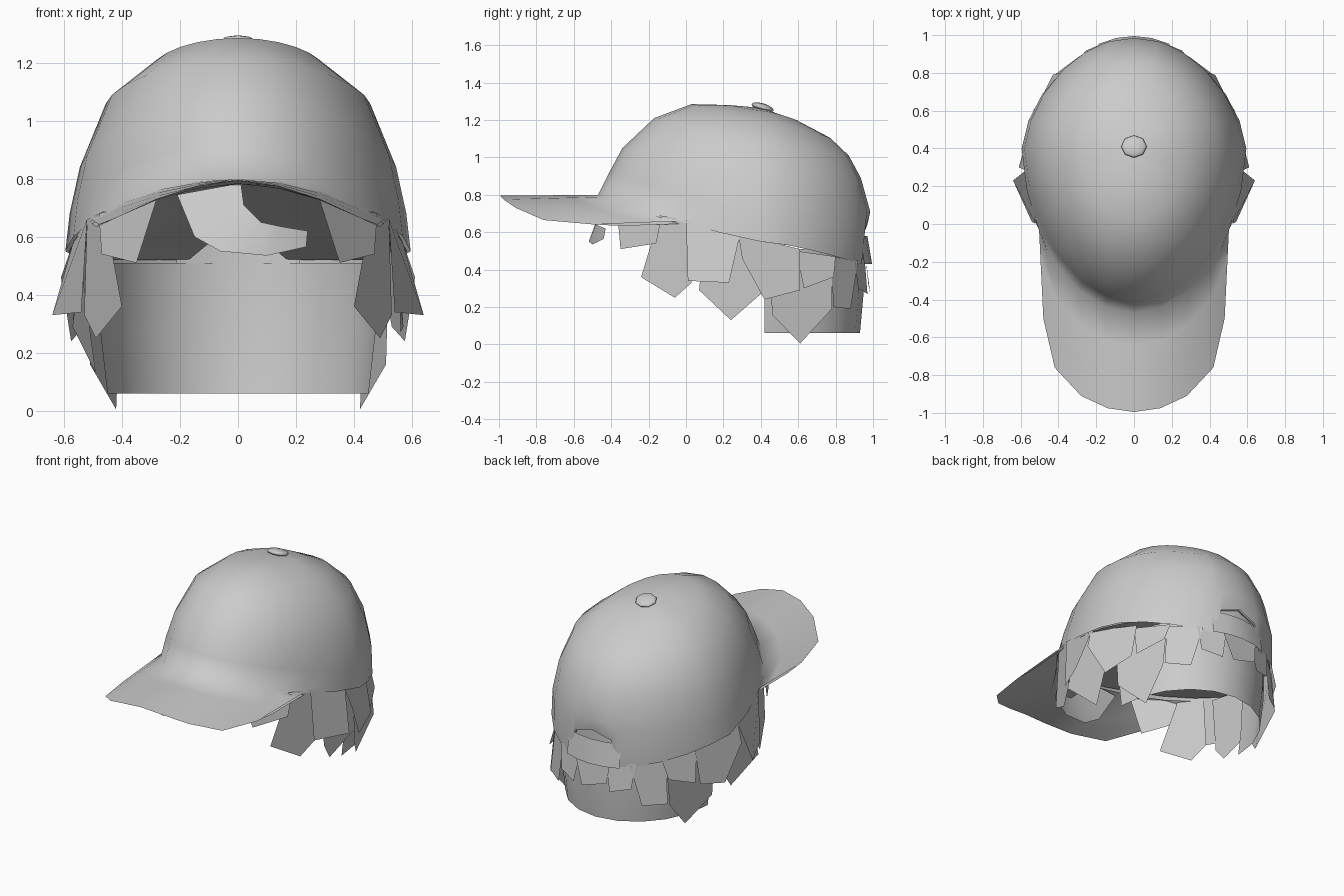
import bpy, bmesh
from math import sin, cos, radians
from mathutils import Vector

if "Cube" in bpy.data.objects:
    bpy.data.objects.remove(bpy.data.objects["Cube"])

CY = 0.4          # y of the crown's vertical axis

def shade(ob, angle):
    bpy.ops.object.select_all(action='DESELECT')
    ob.select_set(True)
    bpy.context.view_layer.objects.active = ob
    bpy.ops.object.shade_smooth_by_angle(angle=radians(angle))

def make(name, verts, faces, ref, smooth=True):
    """Mesh object whose faces all point away from ref."""
    bm = bmesh.new()
    vs = [bm.verts.new(v) for v in verts]
    for f in faces:
        bm.faces.new([vs[i] for i in f])
    bm.normal_update()
    for f in bm.faces:
        if f.normal.dot(f.calc_center_median() - Vector(ref)) < 0:
            f.normal_flip()
    me = bpy.data.meshes.new(name)
    bm.to_mesh(me)
    bm.free()
    ob = bpy.data.objects.new(name, me)
    bpy.context.collection.objects.link(ob)
    if smooth:
        shade(ob, 50)
    return ob

def loft(name, rows, ref, closed=False):
    n = len(rows[0])
    verts = [p for r in rows for p in r]
    faces = [(i*n+j, i*n+(j+1) % n, (i+1)*n+(j+1) % n, (i+1)*n+j)
             for i in range(len(rows)-1) for j in range(n if closed else n-1)]
    return make(name, verts, faces, ref)

# crown: front, side and back profiles as (radius, z), blended around the axis
FRONT = [(.87, .80), (.81, .92), (.74, 1.05), (.57, 1.21), (.37, 1.285), (.17, 1.28)]
SIDE = [(.595, .55), (.58, .68), (.545, .84), (.455, 1.06), (.29, 1.195), (.14, 1.25)]
BACK = [(.57, .42), (.585, .67), (.535, .89), (.47, 1.01), (.37, 1.105), (.19, 1.2)]

def crown_point(k, deg):
    """deg 0 is the front, 180 the back."""
    a = radians(deg)
    s, c = sin(a), cos(a)
    end = FRONT if c > 0 else BACK
    w = abs(c) ** (1.2 if c > 0 else 1.4)
    z = SIDE[k][1]*(1-w) + end[k][1]*w
    s *= 1 - (.05 if c > 0 else .11)*abs(c)
    off = abs(deg-180)
    if off < 17:                       # arched opening at the back
        if k == 0:
            z = .64 - .003*off
        elif k == 1:
            z = .71
    return (SIDE[k][0]*s, CY - end[k][0]*c, z)

degs = list(range(0, 151, 15)) + [161, 166, 180]
degs += [360-d for d in degs[-2:0:-1]]
SEG = len(degs)
rings = [[crown_point(k, d) for d in degs] for k in range(6)]
rings.append([(0, CY, 1.265)]*SEG)
crown = loft("cap_crown", rings, (0, .35, .7), closed=True)

# underside closing the cap, recessed at the back
lid = [(x*.98, CY+(y-CY)*.98, min(max(z, .52), .78)) for x, y, z in rings[0]]
make("cap_lining", lid + [(0, .3, .66)],
     [(i, (i+1) % SEG, SEG) for i in range(SEG)], (0, .3, 3))

# brim: from the crown's front edge out to the visor outline
half = [(0, -.995, .795), (.14, -.975, .775), (.28, -.91, .73), (.42, -.76, .665), (.48, -.5, .642)]
outer = [(-x, y, z) for x, y, z in half[:0:-1]] + half
inner = [crown_point(0, d) for d in range(-60, 61, 15)]
rows = [[Vector(a).lerp(Vector(b), t) for a, b in zip(inner, outer)] for t in (0, .33, .67, 1)]
brim = loft("cap_brim", rows, (0, -.5, -2))
under = [[p - Vector((0, 0, .014 if i < 3 else 0)) for p in r] for i, r in enumerate(rows)]
loft("brim_underside", under, (0, -.5, 3))

# weld crown and brim so that they blend smoothly
bpy.ops.object.select_all(action='DESELECT')
brim.select_set(True)
crown.select_set(True)
bpy.context.view_layer.objects.active = crown
bpy.ops.object.join()
bm = bmesh.new()
bm.from_mesh(crown.data)
bmesh.ops.remove_doubles(bm, verts=bm.verts, dist=1e-4)
bm.to_mesh(crown.data)
bm.free()
crown.name = "cap_crown_and_brim"
shade(crown, 120)

# button on top
bpy.ops.mesh.primitive_uv_sphere_add(segments=8, ring_count=6, radius=1,
    location=(0, .41, 1.267), rotation=(radians(-17), 0, 0))
button = bpy.context.object
button.name = "cap_button"
button.scale = (.068, .062, .022)
shade(button, 60)

def arc(rx, cy, ry, z, span, n):
    """Points round the back of an ellipse."""
    return [(rx*sin(t), cy+ry*cos(t), z)
            for t in [radians(span)*(2*i/n-1) for i in range(n+1)]]

# hair sheet at the nape, hair in the opening, and the strap
loft("nape_hair", [arc(.45, .42, .51, .06, 90, 10), arc(.475, .42, .53, .28, 90, 10),
                   arc(.48, .42, .53, .51, 90, 10)], (0, .35, .5))
loft("opening_hair", [arc(.5, .42, .53, .5, 25, 4), arc(.5, .42, .53, .68, 25, 4)], (0, .35, .5))
loft("cap_strap", [arc(.5, .42, .575, .43, 22, 4), arc(.5, .42, .55, .58, 22, 4)], (0, .35, .5))

# side hair locks, mirrored to both sides
LOCKS = [
    [(.28, -.37, .73), (.35, -.35, .51), (.47, -.16, .54), (.48, -.13, .68)],
    [(.46, -.14, .69), (.40, -.24, .36), (.49, -.06, .25), (.53, .03, .33), (.52, .02, .66)],
    [(.52, 0, .66), (.54, .01, .34), (.64, .23, .33), (.565, .29, .59)],
    [(.52, .1, .6), (.57, .07, .29), (.49, .24, .13), (.56, .4, .27), (.55, .38, .57)],
    [(.565, .28, .59), (.61, .3, .46), (.575, .42, .24), (.53, .61, .29), (.49, .61, .51)],
    [(.52, .45, .5), (.51, .46, .16), (.42, .61, .005), (.43, .78, .19), (.4, .78, .47)],
    [(.49, .59, .5), (.51, .63, .3), (.43, .79, .36), (.39, .8, .47)],
    [(.40, .77, .47), (.42, .79, .2), (.30, .88, .19), (.24, .92, .45)],
    [(.27, .9, .46), (.25, .92, .3), (.13, .97, .27), (.09, .955, .46)],
]
for i, lock in enumerate(LOCKS):
    n = len(lock)
    both = lock + [(-x, y, z) for x, y, z in lock]
    make(f"hair_lock_{i+1}", both, [tuple(range(n)), tuple(range(n, 2*n))], (0, .35, .5), False)

# central lock below the strap
make("back_lock", [(-.13, .96, .47), (-.11, .975, .32), (.06, .985, .27), (.13, .96, .47)],
     [(0, 1, 2, 3)], (0, .35, .5), False)

# swept fringe under the brim: upper and lower edges from root to tip
top = [(.01, -.44, .785), (.02, -.46, .71), (.08, -.48, .65), (.15, -.47, .635), (.24, -.43, .62)]
low = [(-.21, -.42, .745), (-.15, -.5, .6), (-.06, -.52, .55), (.1, -.5, .535), (.235, -.44, .565)]
loft("fringe", [top, low], (0, .35, .5))
